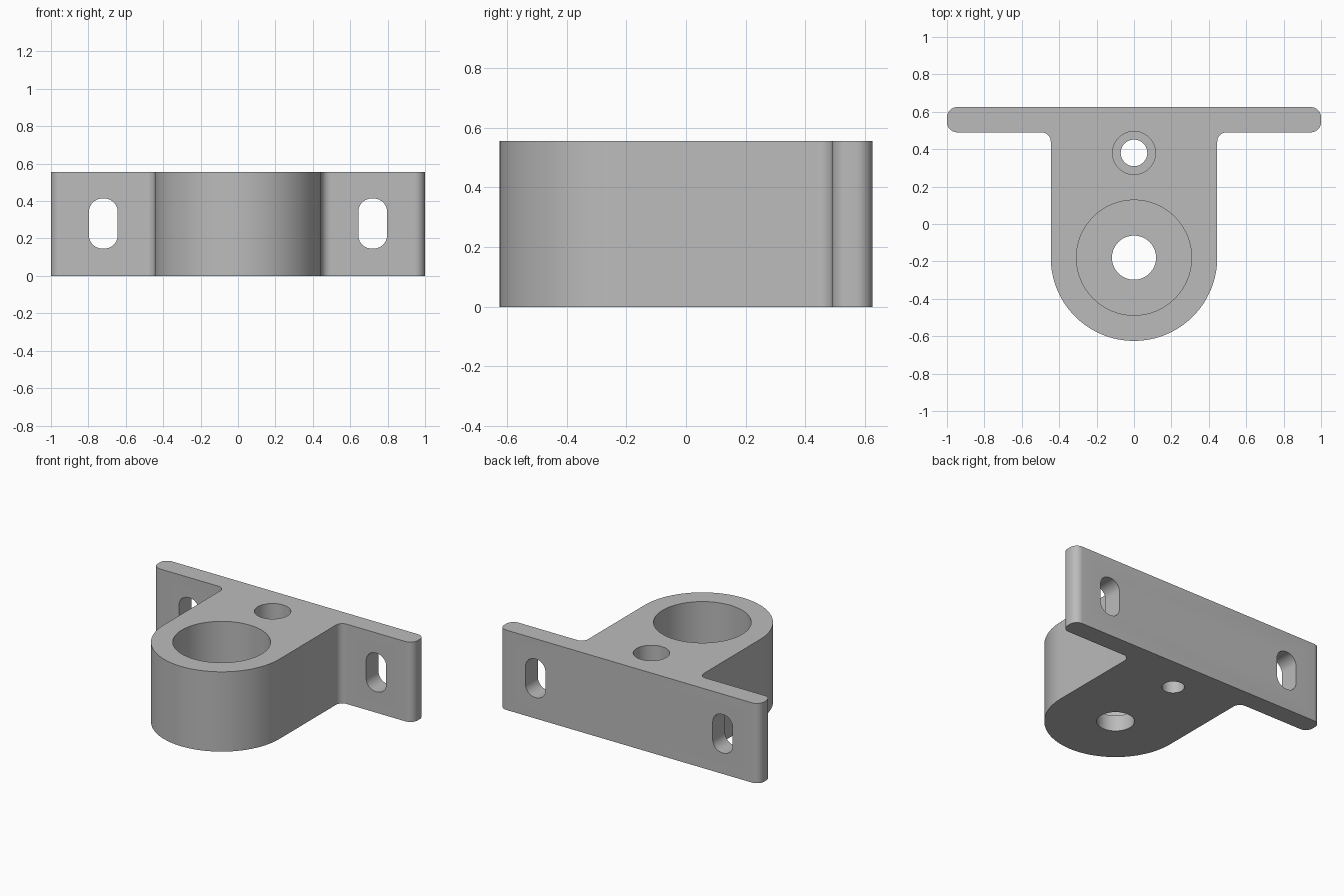
import bpy, bmesh
from math import sin, cos, radians
from mathutils import Matrix

cube = bpy.data.objects.get("Cube")
if cube:
    bpy.data.objects.remove(cube, do_unlink=True)

HEIGHT = 0.555
BACK, PLATE_FRONT = 0.625, 0.49
BODY_R, BODY_Y = 0.445, -0.18
FILLET, EDGE_R = 0.05, 0.055

grey = bpy.data.materials.new("plain grey")
grey.use_nodes = True
colour = (0.50, 0.50, 0.50, 1)
grey.diffuse_color = colour
grey.node_tree.nodes["Principled BSDF"].inputs["Base Color"].default_value = colour


def arc(cx, cy, r, start, end, steps):
    angles = [radians(start + (end - start) * i / steps) for i in range(steps + 1)]
    return [(cx + r * cos(a), cy + r * sin(a)) for a in angles]


def extrude(name, profile, z0, z1, matrix=None):
    """Solid prism from a closed 2D outline."""
    bm = bmesh.new()
    base = bm.faces.new([bm.verts.new((x, y, z0)) for x, y in profile])
    top = bmesh.ops.extrude_face_region(bm, geom=[base])["geom"]
    verts = [g for g in top if isinstance(g, bmesh.types.BMVert)]
    bmesh.ops.translate(bm, verts=verts, vec=(0, 0, z1 - z0))
    if matrix:
        bm.transform(matrix)
    bmesh.ops.recalc_face_normals(bm, faces=bm.faces)
    mesh = bpy.data.meshes.new(name)
    bm.to_mesh(mesh)
    bm.free()
    mesh.materials.append(grey)
    obj = bpy.data.objects.new(name, mesh)
    bpy.context.collection.objects.link(obj)
    return obj


def circle(y, r, steps=64):
    return arc(0, y, r, 0, 360, steps)[:-1]


def slot(half_w, half_h, r):
    points = []
    for i, (sx, sy) in enumerate([(1, 1), (-1, 1), (-1, -1), (1, -1)]):
        points += arc(sx * (half_w - r), sy * (half_h - r), r, 90 * i, 90 * i + 90, 10)
    return points


# Bracket outline: rounded nose, inner fillets and a round-edged mounting plate
half = arc(0, BODY_Y, BODY_R, -90, 0, 32)
half += arc(BODY_R + FILLET, PLATE_FRONT - FILLET, FILLET, 180, 90, 10)
half += arc(1 - EDGE_R, PLATE_FRONT + EDGE_R, EDGE_R, -90, 0, 10)
half += arc(1 - EDGE_R, BACK - EDGE_R, EDGE_R, 0, 90, 10)
outline = half + [(-x, y) for x, y in reversed(half) if x > 1e-5]
bracket = extrude("mounting_bracket", outline, 0, HEIGHT)

# Stepped vertical bores: a through hole under a wide counterbore
cutters = []
for name, y, hole_r, bore_r, floor in [("main", BODY_Y, 0.118, 0.308, 0.11),
                                       ("screw", 0.38, 0.071, 0.115, 0.13)]:
    cutters.append(extrude(name + "_hole_cutter", circle(y, hole_r), -0.1, HEIGHT + 0.1))
    cutters.append(extrude(name + "_bore_cutter", circle(y, bore_r), floor, HEIGHT + 0.1))

# Upright slots through both ends of the plate
for side, sx in (("left", 1), ("right", -1)):
    place = Matrix.Translation((sx * 0.72, 0.56, 0.28)) @ Matrix.Rotation(radians(90), 4, "X")
    cutters.append(extrude(side + "_slot_cutter", slot(0.077, 0.134, 0.072), -0.2, 0.2, place))

bpy.ops.object.select_all(action="DESELECT")
bpy.context.view_layer.objects.active = bracket
bracket.select_set(True)
for cutter in cutters:
    cutter.hide_render = True
    mod = bracket.modifiers.new(cutter.name, "BOOLEAN")
    mod.operation = "DIFFERENCE"
    mod.solver = "EXACT"
    mod.object = cutter
    bpy.ops.object.modifier_apply(modifier=mod.name)
    bpy.data.objects.remove(cutter, do_unlink=True)

bpy.ops.object.shade_smooth_by_angle(angle=radians(30))
